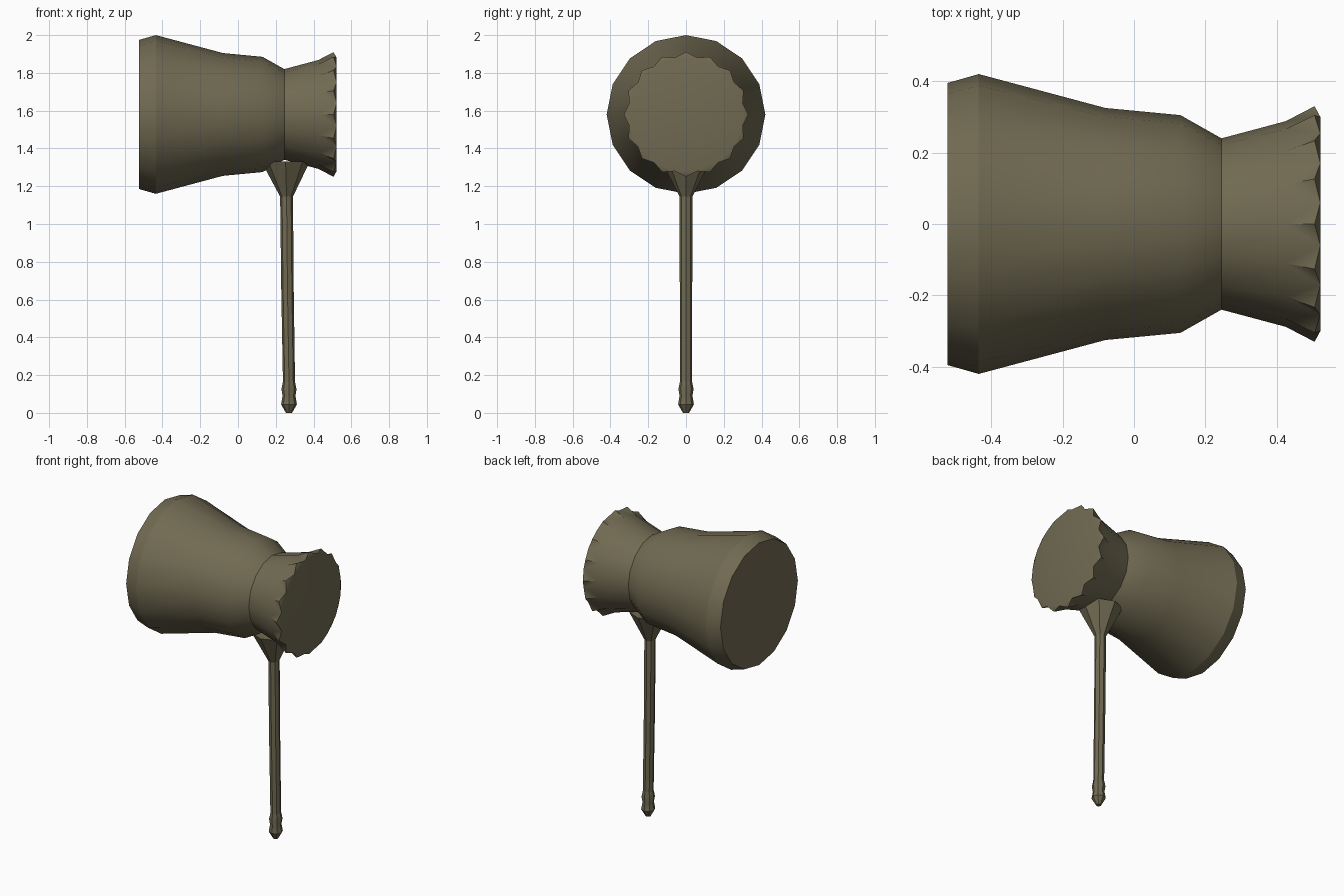
import bpy, bmesh, math

if "Cube" in bpy.data.objects:
    bpy.data.objects.remove(bpy.data.objects["Cube"])

khaki = bpy.data.materials.new("dark khaki")
khaki.diffuse_color = (0.165, 0.145, 0.085, 1)
khaki.use_nodes = True
khaki.node_tree.nodes["Principled BSDF"].inputs["Base Color"].default_value = khaki.diffuse_color


def finish(name, bm, angle):
    bmesh.ops.recalc_face_normals(bm, faces=bm.faces)
    mesh = bpy.data.meshes.new(name)
    bm.to_mesh(mesh)
    bm.free()
    mesh.materials.append(khaki)
    obj = bpy.data.objects.new(name, mesh)
    bpy.context.collection.objects.link(obj)
    bpy.ops.object.select_all(action='DESELECT')
    bpy.context.view_layer.objects.active = obj
    obj.select_set(True)
    bpy.ops.object.shade_smooth_by_angle(angle=math.radians(angle))
    return obj


def bridge(bm, a, b):
    n = len(a)
    for i in range(n):
        bm.faces.new((a[i], a[(i + 1) % n], b[(i + 1) % n], b[i]))


# Mallet head: rings (x, radius) along the x axis
N, AXIS_Z = 16, 1.58
HEAD = [(-0.523, 0.395), (-0.435, 0.42), (-0.08, 0.325), (0.13, 0.305),
        (0.245, 0.24), (0.425, 0.288)]
bm = bmesh.new()


def head_ring(x, r, shift=0.0):
    ring = []
    for i in range(N):
        a = 2 * math.pi * (i + shift) / N
        ring.append(bm.verts.new((x, r * math.sin(a), AXIS_Z + r * math.cos(a))))
    return ring


rings = [head_ring(x, r) for x, r in HEAD]
for a, b in zip(rings, rings[1:]):
    bridge(bm, a, b)
bm.faces.new(rings[0])

# Scalloped striking rim: swept-back points between notches of the end face
points = head_ring(0.506, 0.33)
notches = head_ring(0.522, 0.306, 0.5)
last = rings[-1]
for i in range(N):
    j = (i + 1) % N
    bm.faces.new((last[i], points[i], notches[i]))
    bm.faces.new((last[i], notches[i], last[j]))
    bm.faces.new((last[j], notches[i], points[j]))
    bm.faces.new((points[j], notches[i], notches[j]))
bm.faces.new(notches)
finish("mallet_head", bm, 30)


# Handle: rings (centre x, z, radius) from the pommel up
def lathe(name, sections, sides):
    global bm
    bm = bmesh.new()
    stack = []
    for cx, z, r in sections:
        ring = []
        for i in range(sides):
            a = 2 * math.pi * i / sides
            ring.append(bm.verts.new((cx + r * math.cos(a), r * math.sin(a), z)))
        stack.append(ring)
    for a, b in zip(stack, stack[1:]):
        bridge(bm, a, b)
    bm.faces.new(stack[0])
    bm.faces.new(stack[-1])
    finish(name, bm, 30)


lathe("pommel", [(0.27, 0.0, 0.016), (0.27, 0.045, 0.042), (0.27, 0.09, 0.034),
                 (0.27, 0.125, 0.04), (0.27, 0.165, 0.032)], 8)
lathe("handle_shaft", [(0.27, 0.16, 0.032), (0.262, 0.65, 0.033), (0.257, 1.15, 0.034)], 8)
lathe("head_socket", [(0.257, 1.145, 0.034), (0.252, 1.33, 0.128)], 8)
